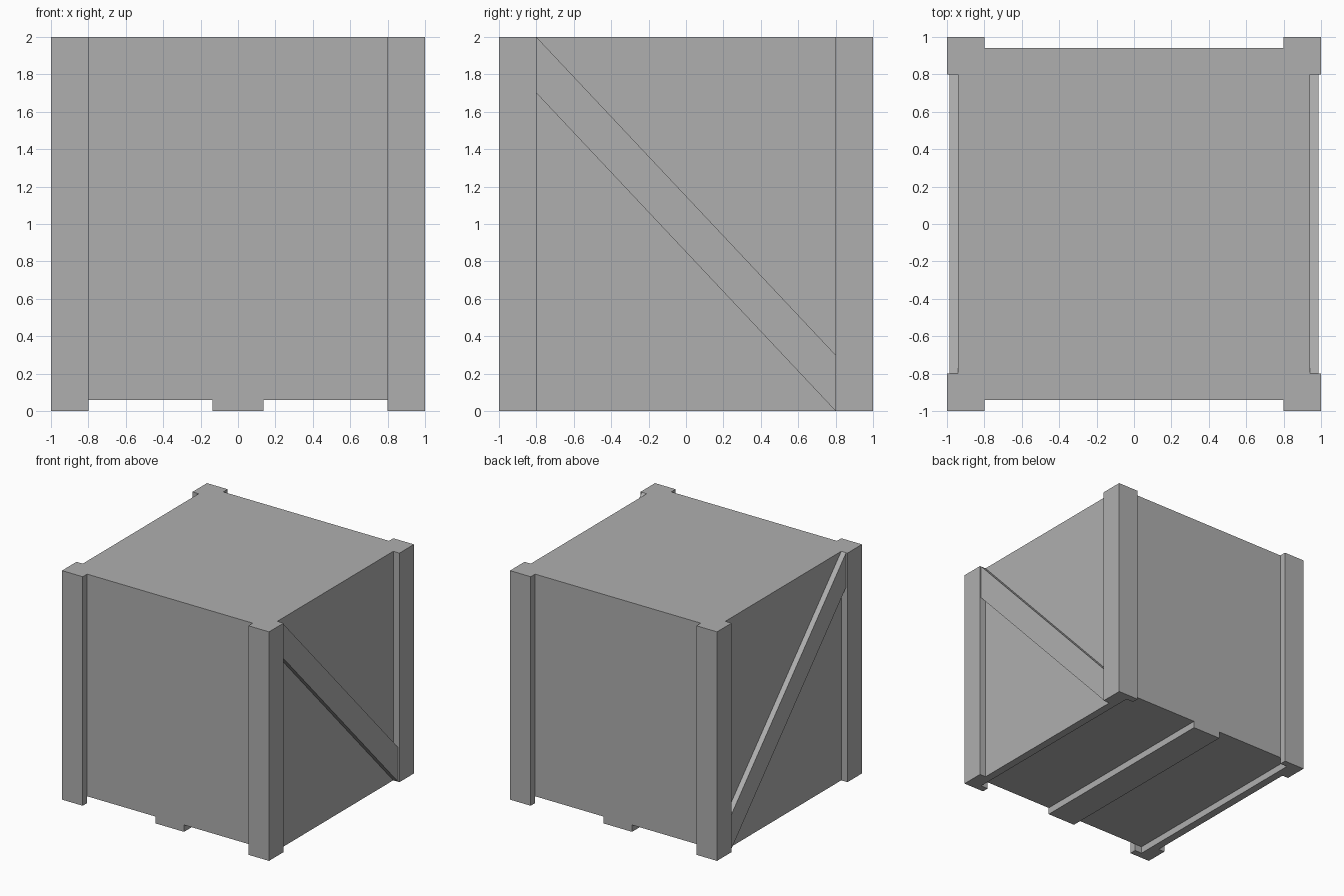
import bpy
import bmesh
from mathutils import Vector

cube = bpy.data.objects.get("Cube")
if cube:
    bpy.data.objects.remove(cube, do_unlink=True)

# One plain grey for the whole crate
grey = bpy.data.materials.new("plain_grey")
grey.use_nodes = True
grey.diffuse_color = (0.43, 0.43, 0.43, 1)
grey.node_tree.nodes["Principled BSDF"].inputs["Base Color"].default_value = grey.diffuse_color


def extrude_profile(name, points, direction):
    """Fill a flat outline of 3D points and extrude it into a solid."""
    bm = bmesh.new()
    face = bm.faces.new([bm.verts.new(p) for p in points])
    result = bmesh.ops.extrude_face_region(bm, geom=[face], use_keep_orig=True)
    moved = [v for v in result["geom"] if isinstance(v, bmesh.types.BMVert)]
    bmesh.ops.translate(bm, vec=Vector(direction), verts=moved)
    bmesh.ops.recalc_face_normals(bm, faces=bm.faces)
    mesh = bpy.data.meshes.new(name)
    bm.to_mesh(mesh)
    bm.free()
    mesh.materials.append(grey)
    obj = bpy.data.objects.new(name, mesh)
    bpy.context.collection.objects.link(obj)


HEIGHT = 2.0
WALL = 0.94       # half width of the body
INNER = 0.8       # inner edge of the corner trim
BASE = 0.06       # height of the runners
RUNNER = 0.87     # inner edge of the side runners
MIDDLE = 0.137    # half width of the middle runner
BRACE = 0.987     # outer face of the diagonal boards

# Body with three runners underneath, as one outline swept front to back
half = [(MIDDLE, 0), (MIDDLE, BASE), (RUNNER, BASE), (RUNNER, 0), (WALL, 0), (WALL, HEIGHT)]
outline = half + [(-x, z) for x, z in reversed(half)]
extrude_profile("crate_body", [(x, -WALL, z) for x, z in outline], (0, 2 * WALL, 0))

# L-shaped trim wrapped around each corner
corner = [(1, 1), (INNER, 1), (INNER, WALL), (WALL, WALL), (WALL, INNER), (1, INNER)]
for sx, side in ((1, "left"), (-1, "right")):
    for sy, end in ((-1, "front"), (1, "back")):
        extrude_profile(f"{end}_{side}_corner_trim",
                        [(sx * x, sy * y, 0) for x, y in corner], (0, 0, HEIGHT))

    # Diagonal board on each side, falling from front to back
    board = [(-INNER, HEIGHT), (-INNER, 1.7), (INNER, 0), (INNER, 0.3)]
    extrude_profile(f"{side}_diagonal_brace",
                    [(sx * WALL, y, z) for y, z in board], (sx * (BRACE - WALL), 0, 0))
